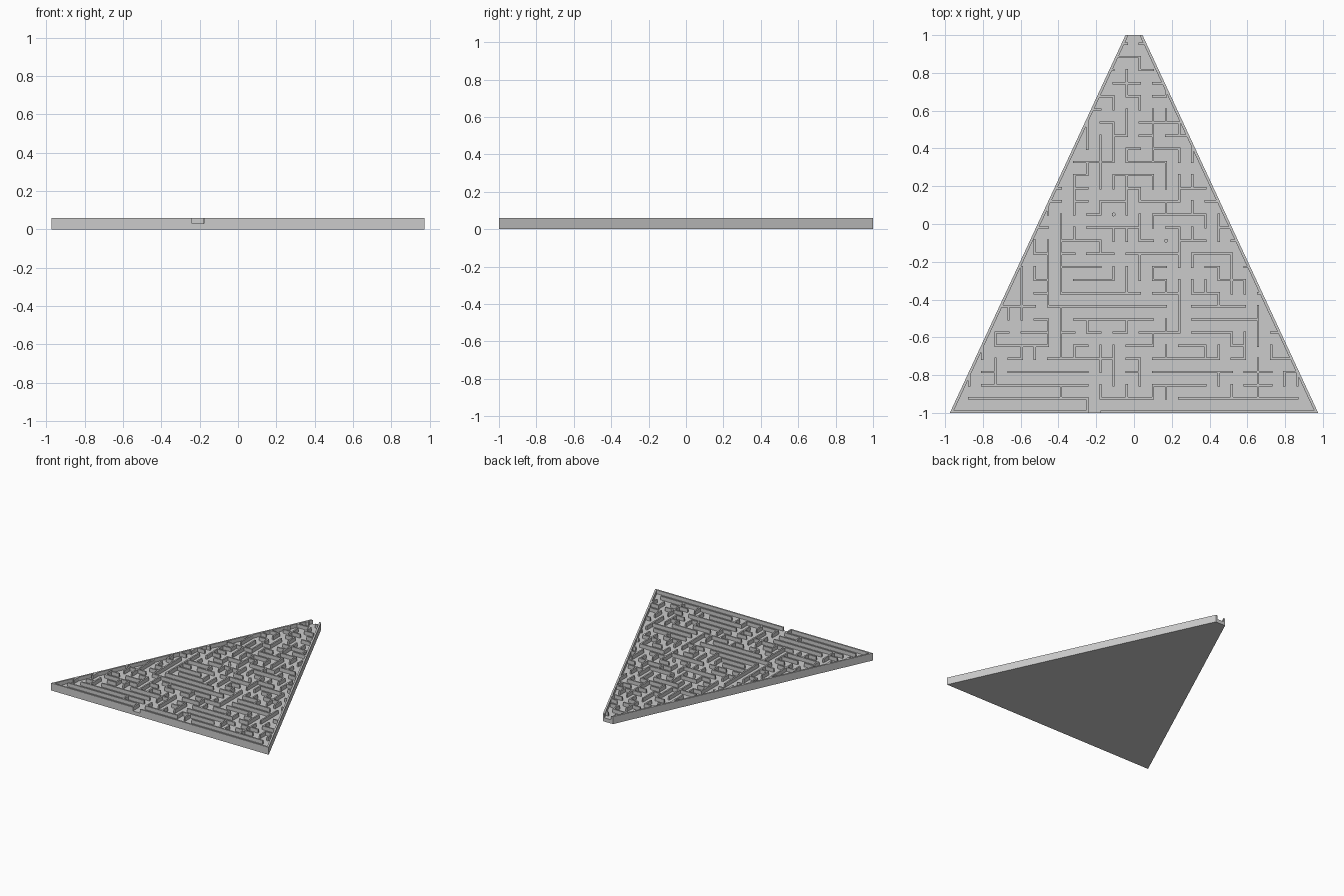
import bpy, bmesh, math, random

if "Cube" in bpy.data.objects:
    bpy.data.objects.remove(bpy.data.objects["Cube"])

random.seed(4)
PITCH, X0, Y0 = 0.0695, 0.031, -0.992      # maze grid
FLOOR, TOP, T = 0.03, 0.06, 0.006          # floor height, wall height, half wall width
POSTS = [(-2, 15), (2, 13)]


def gx(i):
    return X0 + PITCH * i


def gy(j):
    return Y0 + PITCH * j


def half_width(y):
    return 0.51 - 0.465 * y


def prism(bm, pts, z0, z1):
    """Upright prism over a counter-clockwise outline."""
    low = [bm.verts.new((x, y, z0)) for x, y in pts]
    high = [bm.verts.new((x, y, z1)) for x, y in pts]
    bm.faces.new(low[::-1])
    bm.faces.new(high)
    n = len(pts)
    for k in range(n):
        m = (k + 1) % n
        bm.faces.new((low[k], low[m], high[m], high[k]))


def rect(bm, xa, xb, ya, yb, z0, z1):
    prism(bm, [(xa, ya), (xb, ya), (xb, yb), (xa, yb)], z0, z1)


def finish(bm, name):
    bmesh.ops.recalc_face_normals(bm, faces=bm.faces)
    me = bpy.data.meshes.new(name)
    bm.to_mesh(me)
    bm.free()
    ob = bpy.data.objects.new(name, me)
    bpy.context.collection.objects.link(ob)
    return ob


# Floor plate
bm = bmesh.new()
a, b = half_width(-1), half_width(1)
prism(bm, [(-a, -1), (a, -1), (b, 1), (-b, 1)], 0, FLOOR)
finish(bm, "floor_plate")

# Outer walls: two slanted sides, front wall with an entrance; back end stays open
bm = bmesh.new()
W = 0.0155
for s in (-1, 1):
    prism(bm, [(s * x, y) for x, y in
               [(a, -1), (b, 1), (b - W, 1), (a - W, -1)]][::s], FLOOR, TOP)
rect(bm, -a + W / 2, -0.243, -1, -0.987, FLOOR, TOP)
rect(bm, -0.178, a - W / 2, -1, -0.987, FLOOR, TOP)
finish(bm, "outer_walls")

# Main maze walls: start column, start row, then alternately new column, new row
MAIN = [
    (-3, 13, -6, 9, 0), (-7, 12, -7, 8, 2), (-6, 11, -3), (-5, 10, -2),
    (2, 10, 2, 9, 3, 6, 1), (-5, 7, 1), (-6, 8, -6, 4, -3),
    (-8, 7, -7, 5, -11, 6), (-11, 8, -8), (-12, 3, -11, 2, -6, 1),
    (-13, 1, -4, 0), (-3, 1, 1), (-10, 3, -4), (1, 4, 5, 5, 3), (1, 3, 6),
    (1, 1, 1, 2, 5), (4, 7, 7), (4, 10, 4, 9, 6, 8, 7), (4, 12, 7, 10),
    (-2, 22, -2, 19, -4, 18, -5, 16), (1, 18, -1, 17, 0, 16, 2),
    (1, 19, 1, 22, 3, 21, 4, 20), (-2, 27, 0), (-1, 26, -1, 24),
    (-2, 13, -2, 14, 0, 13), (0, 11, 0, 12, 2), (4, 1, 12), (-9, 11, -9, 7),
    (5, 6, 7, 5, 8), (0, 2, 0, 4),
]

nodes = {(i, j) for i in range(-16, 16) for j in range(1, 29)
         if abs(gx(i)) < half_width(gy(j)) - 0.02} - set(POSTS)
edges, used = set(), set()                  # edge = (i, j, axis), unit long
STEPS = [(1, 0), (-1, 0), (0, 1), (0, -1)]


def add_edge(p, q):
    lo = min(p, q)
    edges.add((lo[0], lo[1], 0 if p[1] == q[1] else 1))
    used.update((p, q))


for path in MAIN:
    p = [path[0], path[1]]
    for k, target in enumerate(path[2:]):
        axis = k % 2
        while p[axis] != target:
            q = list(p)
            q[axis] += 1 if target > p[axis] else -1
            add_edge(tuple(p), tuple(q))
            p = q

# Remaining walls grow from existing ones, so every grid node carries a wall
free = sorted(nodes - used)
while free:
    options = []
    for p in free:
        for dx, dy in STEPS:
            q = (p[0] + dx, p[1] + dy)
            border = q not in nodes and q not in POSTS and q[1] < 29
            if q in used or border:
                options.append((p, q))
    if not options:
        break
    p, q = random.choice(options)
    add_edge(p, q)
    free.remove(p)

# Merge unit edges into straight runs and raise them, clipped at the slanted sides
bm = bmesh.new()
for i, j, axis in sorted(edges):
    d = (1, 0) if axis == 0 else (0, 1)
    if (i - d[0], j - d[1], axis) in edges:
        continue
    n = 1
    while (i + n * d[0], j + n * d[1], axis) in edges:
        n += 1
    xa, xb = gx(i) - T, gx(i + n * d[0]) + T
    ya, yb = gy(j) - T, gy(j + n * d[1]) + T
    if axis == 0:
        lim = half_width(gy(j)) - 0.008
        xa, xb = max(xa, -lim), min(xb, lim)
    else:
        yb = min(yb, (0.51 - abs(gx(i))) / 0.465 - 0.016)
    if xb > xa and yb > ya:
        rect(bm, xa, xb, ya, yb, FLOOR, TOP)
finish(bm, "maze_walls")

# Free-standing round posts
bm = bmesh.new()
for i, j in POSTS:
    prism(bm, [(gx(i) + 0.01 * math.cos(k * math.pi / 8),
                gy(j) + 0.01 * math.sin(k * math.pi / 8)) for k in range(16)], FLOOR, TOP)
finish(bm, "round_posts")
